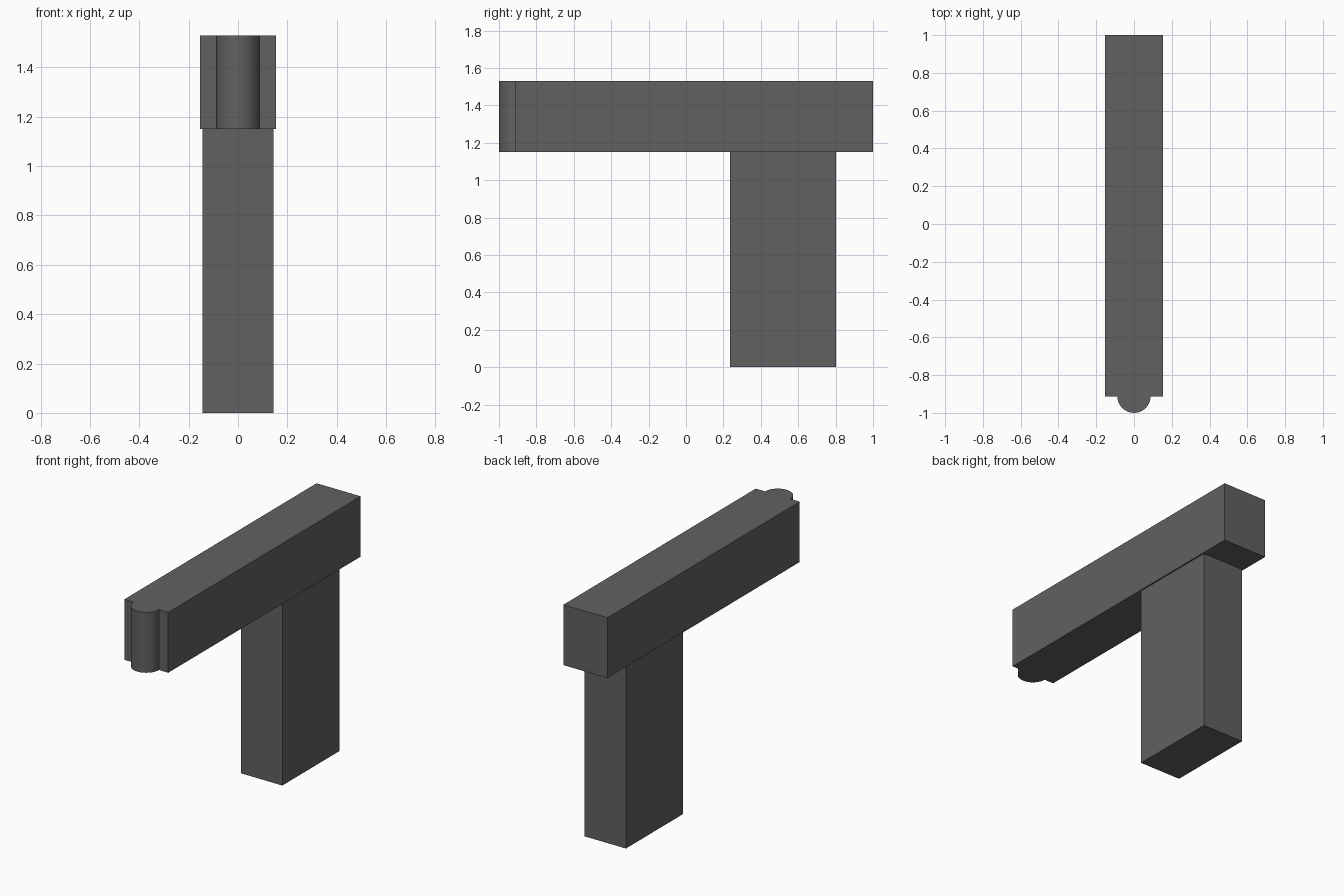
import bpy, bmesh
from math import pi, sin, cos, radians

cube = bpy.data.objects.get("Cube")
if cube:
    bpy.data.objects.remove(cube, do_unlink=True)

grey = bpy.data.materials.new("dark_grey")
grey.use_nodes = True
colour = (0.12, 0.12, 0.122, 1)
grey.diffuse_color = colour
grey.node_tree.nodes["Principled BSDF"].inputs["Base Color"].default_value = colour


def extrude_profile(name, points, z0, z1):
    """Solid made by raising a flat outline from z0 to z1."""
    bm = bmesh.new()
    base = bm.faces.new([bm.verts.new((x, y, z0)) for x, y in points])
    top = bmesh.ops.extrude_face_region(bm, geom=[base], use_keep_orig=True)
    verts = [v for v in top["geom"] if isinstance(v, bmesh.types.BMVert)]
    bmesh.ops.translate(bm, verts=verts, vec=(0, 0, z1 - z0))
    bmesh.ops.recalc_face_normals(bm, faces=bm.faces)
    mesh = bpy.data.meshes.new(name)
    bm.to_mesh(mesh)
    bm.free()
    mesh.materials.append(grey)
    obj = bpy.data.objects.new(name, mesh)
    bpy.context.collection.objects.link(obj)
    return obj


beam_half, post_half, radius = 0.153, 0.144, 0.088
beam_front, beam_bottom, beam_top = -1 + radius, 1.15, 1.53

# Upright post
extrude_profile("post", [(-post_half, 0.235), (post_half, 0.235),
                         (post_half, 0.803), (-post_half, 0.803)], 0, beam_bottom)

# Horizontal beam with a half-round nose on its front end
steps = 16
nose = [(-radius * cos(pi * i / steps), beam_front - radius * sin(pi * i / steps))
        for i in range(steps + 1)]
outline = [(-beam_half, beam_front)] + nose + [
    (beam_half, beam_front), (beam_half, 1), (-beam_half, 1)]
beam = extrude_profile("beam_with_round_nose", outline, beam_bottom, beam_top)

# Smooth only the round nose
bpy.ops.object.select_all(action='DESELECT')
beam.select_set(True)
bpy.context.view_layer.objects.active = beam
bpy.ops.object.shade_smooth_by_angle(angle=radians(30))
